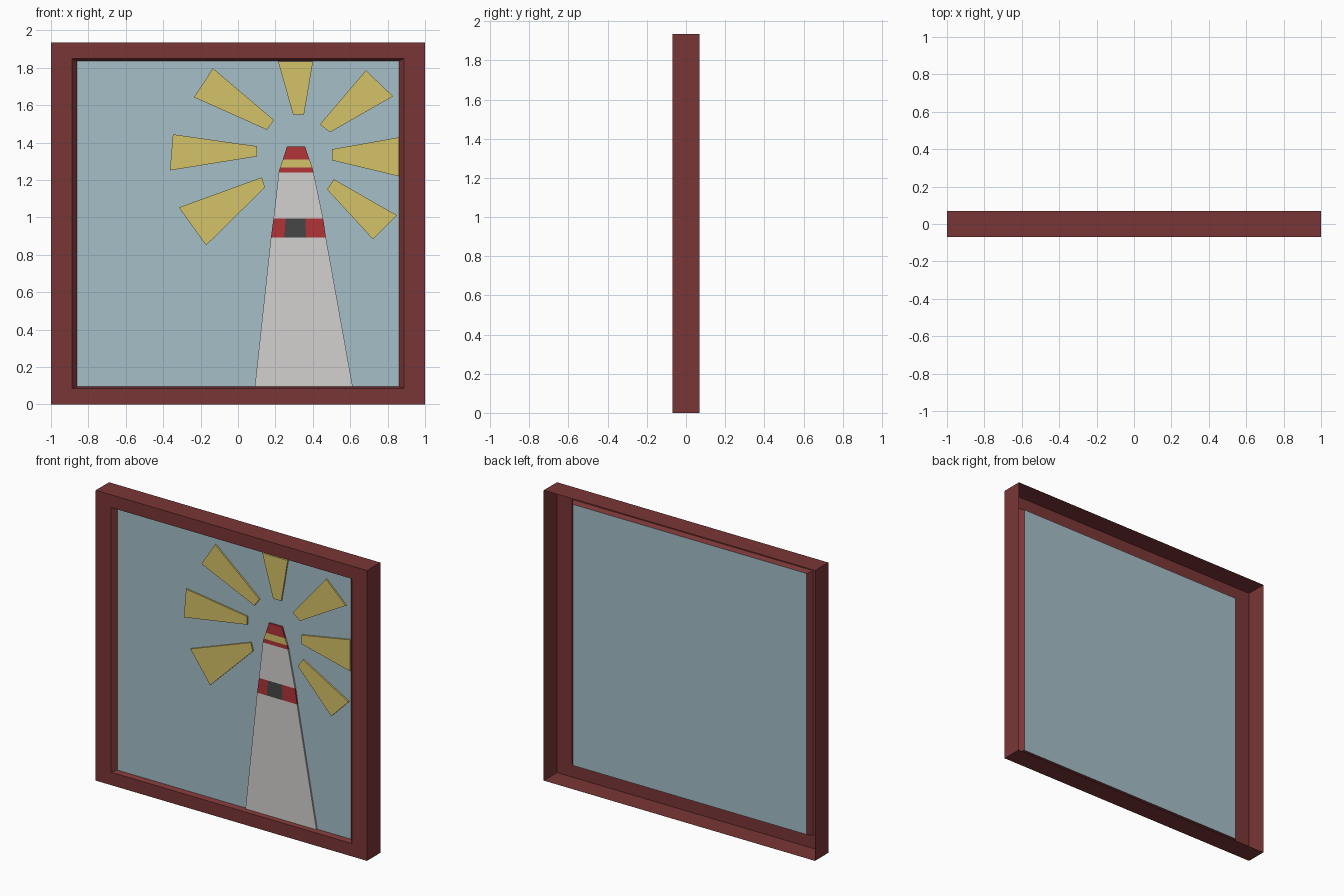
import bpy, bmesh

if "Cube" in bpy.data.objects:
    bpy.data.objects.remove(bpy.data.objects["Cube"])

PANE_Y, ART_Y = -0.04, -0.05       # glass plane and raised picture plane


def material(name, hex_code):
    def lin(c):
        c /= 255
        return c / 12.92 if c <= 0.04045 else ((c + 0.055) / 1.055) ** 2.4
    m = bpy.data.materials.new(name)
    m.diffuse_color = [lin(int(hex_code[i:i + 2], 16)) for i in (0, 2, 4)] + [1]
    m.use_nodes = True
    m.node_tree.nodes["Principled BSDF"].inputs["Base Color"].default_value = m.diffuse_color
    return m


WOOD = material("dark_red_wood", "7A3636")
BLUE = material("pale_blue", "A6BFC9")
GOLD = material("gold", "D5C268")
WHITE = material("off_white", "D3D1CF")
RED = material("red", "B13437")
DARK = material("charcoal", "464646")


def finish(name, bm, mats):
    me = bpy.data.meshes.new(name)
    bm.to_mesh(me)
    bm.free()
    for m in mats:
        me.materials.append(m)
    ob = bpy.data.objects.new(name, me)
    bpy.context.collection.objects.link(ob)


def add_walls(bm):
    """Drop walls from the outline of the raised faces back to the pane."""
    bm.normal_update()
    for f in bm.faces:
        if f.normal.y > 0:
            f.normal_flip()
    back = {}
    for e in [e for e in bm.edges if e.is_boundary]:
        loop = e.link_loops[0]
        a, b = loop.vert, loop.link_loop_next.vert
        for v in (a, b):
            if v not in back:
                back[v] = bm.verts.new((v.co.x, PANE_Y, v.co.z))
        wall = bm.faces.new((b, a, back[a], back[b]))
        wall.material_index = loop.face.material_index


def rect(bm, x, z0, z1, y):
    return [bm.verts.new(p) for p in
            ((-x, y, z0), (x, y, z0), (x, y, z1), (-x, y, z1))]


# Frame: hollow shell with open back, flat front and a sloped inner lip
bm = bmesh.new()
rings = [rect(bm, 1, 0, 1.935, 0.07), rect(bm, 1, 0, 1.935, -0.07),
         rect(bm, 0.888, 0.086, 1.85, -0.07), rect(bm, 0.862, 0.096, 1.836, PANE_Y)]
for a, b in zip(rings, rings[1:]):
    for i in range(4):
        j = (i + 1) % 4
        bm.faces.new((a[i], a[j], b[j], b[i]))
finish("frame", bm, [WOOD])

# Pane
bm = bmesh.new()
bm.faces.new(rect(bm, 0.862, 0.096, 1.836, PANE_Y))
finish("background_pane", bm, [BLUE])

# Light rays
rays = {
    "ray_upper_left": ((-.134, 1.797), (-.235, 1.642), (.155, 1.468), (.192, 1.52)),
    "ray_top": ((.214, 1.834), (.294, 1.551), (.353, 1.551), (.401, 1.834)),
    "ray_upper_right": ((.684, 1.786), (.438, 1.497), (.492, 1.455), (.829, 1.647)),
    "ray_right": ((.503, 1.364), (.503, 1.305), (.861, 1.219), (.861, 1.428)),
    "ray_lower_right": ((.513, 1.203), (.476, 1.15), (.722, .882), (.85, 1.011)),
    "ray_lower_left": ((.128, 1.214), (-.316, 1.053), (-.171, .85), (.144, 1.16)),
    "ray_left": ((-.348, 1.444), (-.364, 1.251), (.102, 1.326), (.102, 1.38)),
}
for name, pts in rays.items():
    bm = bmesh.new()
    bm.faces.new([bm.verts.new((x, ART_Y, z)) for x, z in pts])
    add_walls(bm)
    finish(name, bm, [GOLD])

# Tower: stacked bands (z, left x, right x), three columns for the window
levels = [(.096, .09, .613), (.893, .176, .47), (.995, .19, .455), (1.24, .218, .404),
          (1.267, .225, .397), (1.31, .24, .382), (1.38, .262, .358)]
mats = [WHITE, RED, DARK, GOLD]
bands = [(0, 0, 0), (1, 2, 1), (0, 0, 0), (1, 1, 1), (3, 3, 3), (1, 1, 1)]
bm = bmesh.new()
rows = [[bm.verts.new((l + (r - l) * t, ART_Y, z)) for t in (0, .245, .64, 1)]
        for z, l, r in levels]
for lo, hi, band in zip(rows, rows[1:], bands):
    for c in range(3):
        f = bm.faces.new((lo[c], lo[c + 1], hi[c + 1], hi[c]))
        f.material_index = band[c]
add_walls(bm)
finish("tower", bm, mats)
